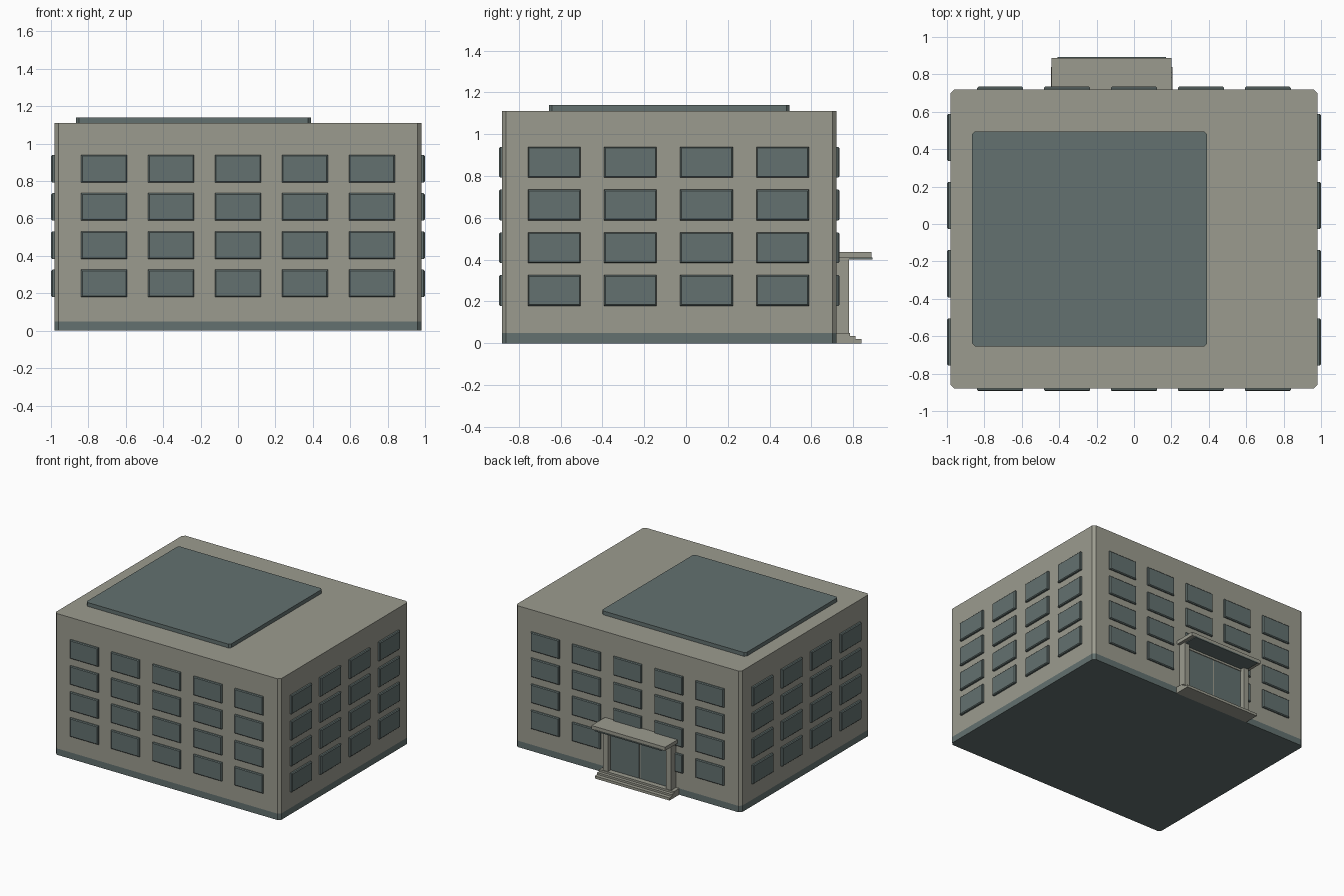
import bpy
import bmesh
from mathutils import Vector

cube = bpy.data.objects.get("Cube")
if cube:
    bpy.data.objects.remove(cube, do_unlink=True)


def material(name, rgb):
    m = bpy.data.materials.new(name)
    m.use_nodes = True
    colour = (*rgb, 1.0)
    m.diffuse_color = colour
    for node in m.node_tree.nodes:
        if node.type == 'BSDF_PRINCIPLED':
            node.inputs["Base Color"].default_value = colour
    return m


STONE = material("warm grey stone", (0.33, 0.33, 0.275))
SLATE = material("slate green", (0.125, 0.165, 0.16))


def block(name, low, high, mat, bevel=0.0, pick=None):
    """Box between two corners; pick chooses which edges are chamfered."""
    low, high = Vector(low), Vector(high)
    bm = bmesh.new()
    bmesh.ops.create_cube(bm, size=1)
    for v in bm.verts:
        v.co = (low + high) / 2 + v.co * (high - low)
    if bevel:
        edges = [e for e in bm.edges if pick(e)]
        bmesh.ops.bevel(bm, geom=edges, offset=bevel, segments=1,
                        affect='EDGES', profile=0.5)
    mesh = bpy.data.meshes.new(name)
    bm.to_mesh(mesh)
    bm.free()
    mesh.materials.append(mat)
    obj = bpy.data.objects.new(name, mesh)
    bpy.context.collection.objects.link(obj)
    return obj


def upright(e):
    a, b = e.verts
    return abs(a.co.z - b.co.z) > 1e-4 and (a.co - b.co).xy.length < 1e-4


# Main volume
X, FRONT, BACK, TOP, PLINTH = 0.98, -0.88, 0.72, 1.11, 0.05
block("plinth", (-X, FRONT, 0), (X, BACK, PLINTH), SLATE, 0.02, upright)
block("walls", (-X, FRONT, PLINTH), (X, BACK, TOP), STONE, 0.02, upright)
block("roof_panel", (-0.865, -0.655, TOP), (0.39, 0.495, 1.14), SLATE, 0.015, upright)


# Windows: raised panes with chamfered outer rims
def window(name, axis, wall, out, centre, z):
    half = 0.1225 if axis == 1 else 0.126
    ends = sorted((wall - 0.005 * out, wall + (0.014 if axis == 1 else 0.019) * out))
    low, high = [0, 0, z], [0, 0, z + 0.147]
    low[axis], high[axis] = ends
    low[1 - axis], high[1 - axis] = centre - half, centre + half

    def rim(e):
        return all((v.co[axis] - wall) * out > 0.01 for v in e.verts)
    block(name, low, high, SLATE, 0.006, rim)


for row in range(4):
    z = 0.179 + row * 0.2045
    for col in range(5):
        x = (col - 2) * 0.358
        window("front_window", 1, FRONT, -1, x, z)
        window("back_window", 1, BACK, 1, x, z)
    for col in range(4):
        y = -0.63 + col * 0.364
        window("left_window", 0, X, 1, y, z)
        window("right_window", 0, -X, -1, y, z)

# Entrance on the back wall
LEFT, RIGHT = 0.20, -0.44
MID = (LEFT + RIGHT) / 2
for z0, z1, reach in ((0, 0.02, 0.84), (0.02, 0.035, 0.81), (0.035, 0.05, 0.785)):
    block("entrance_step", (RIGHT - 0.005, BACK, z0), (LEFT + 0.005, reach, z1), STONE)

for side in (-1, 1):
    x = MID + side * 0.275
    block("entrance_post", (x - 0.022, BACK, PLINTH), (x + 0.022, 0.78, 0.41), STONE)
    a, b = sorted((MID + side * 0.005, MID + side * 0.253))
    block("door_leaf", (a, BACK, PLINTH), (b, 0.745, 0.385), SLATE)
block("door_divider", (MID - 0.005, BACK, PLINTH), (MID + 0.005, 0.742, 0.385), STONE)
block("door_lintel", (MID - 0.253, BACK, 0.385), (MID + 0.253, 0.75, 0.41), STONE)

block("canopy", (RIGHT, BACK, 0.408), (LEFT, 0.888, 0.436), STONE)
block("canopy_soffit", (RIGHT + 0.03, BACK, 0.401), (LEFT - 0.03, 0.893, 0.41), SLATE)
